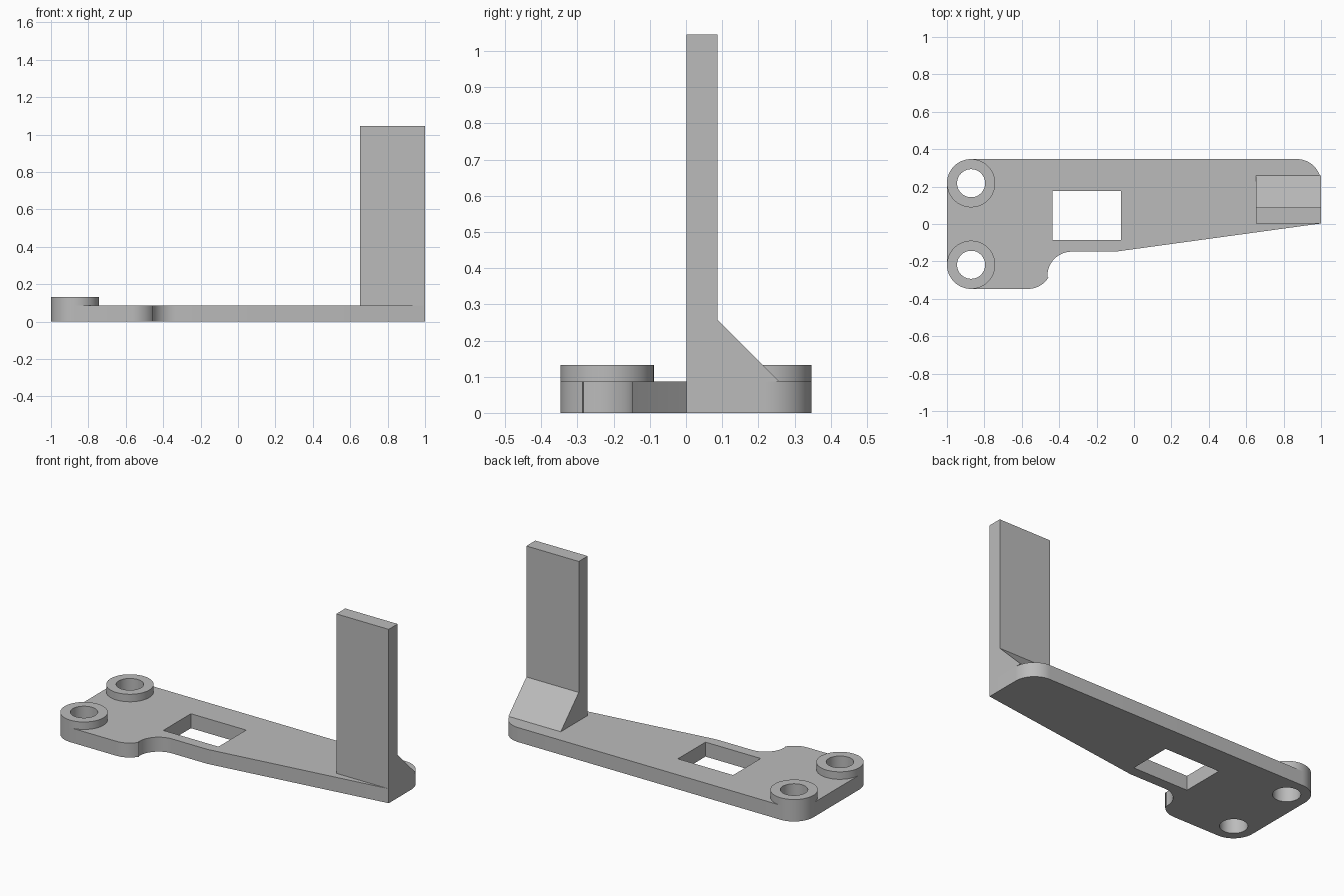
import bpy, bmesh
from math import radians, cos, sin
from mathutils import Vector

cube = bpy.data.objects.get("Cube")
if cube:
    bpy.data.objects.remove(cube, do_unlink=True)

grey = bpy.data.materials.new("plain grey")
grey.use_nodes = True
colour = (0.5, 0.5, 0.5, 1)
grey.diffuse_color = colour
grey.node_tree.nodes["Principled BSDF"].inputs["Base Color"].default_value = colour

R, BORE = 0.129, 0.075          # corner/boss radius, screw hole radius
HX, HY = -0.871, 0.218          # screw hole centres
PLATE, BOSS = 0.087, 0.132      # heights


def arc(cx, cy, r, start, end, steps=16):
    angles = [radians(start + (end - start) * i / steps) for i in range(steps + 1)]
    return [(cx + r * cos(a), cy + r * sin(a)) for a in angles]


def circle(cx, cy, r):
    return arc(cx, cy, r, 0, 360, 64)[:-1]


def finish(bm, name):
    bmesh.ops.recalc_face_normals(bm, faces=bm.faces)
    mesh = bpy.data.meshes.new(name)
    bm.to_mesh(mesh)
    bm.free()
    obj = bpy.data.objects.new(name, mesh)
    bpy.context.collection.objects.link(obj)
    mesh.materials.append(grey)
    bpy.ops.object.select_all(action="DESELECT")
    obj.select_set(True)
    bpy.context.view_layer.objects.active = obj
    bpy.ops.object.shade_smooth_by_angle(angle=radians(25))
    return obj


def slab(name, loops, z0, z1):
    """Extrude an outline, with any holes, from z0 to z1."""
    bm = bmesh.new()
    edges = []
    for loop in loops:
        vs = [bm.verts.new((x, y, z0)) for x, y in loop]
        edges += [bm.edges.new((v, vs[i - 1])) for i, v in enumerate(vs)]
    bmesh.ops.triangle_fill(bm, use_beauty=True, edges=edges, normal=(0, 0, 1))
    new = bmesh.ops.extrude_face_region(bm, geom=bm.faces[:], use_keep_orig=True)["geom"]
    bmesh.ops.translate(bm, vec=Vector((0, 0, z1 - z0)),
                        verts=[v for v in new if isinstance(v, bmesh.types.BMVert)])
    return finish(bm, name)


# Base plate with rounded corners, a necked front edge and a square window
outline = (arc(HX, HY, R, 180, 90)
           + arc(0.871, HY, R, 90, 0)
           + [(1, 0.003), (-0.1, -0.148)]
           + arc(-0.334, -0.277, R, 90, 183)
           + arc(-0.567, -HY, R, -32, -90)
           + arc(HX, -HY, R, 270, 180))
window = [(-0.437, -0.085), (-0.07, -0.085), (-0.07, 0.177), (-0.437, 0.177)]
slab("base_plate", [outline, window, circle(HX, HY, BORE), circle(HX, -HY, BORE)], 0, PLATE)

# Raised rings around the screw holes
for side, y in (("front", -HY), ("back", HY)):
    slab(side + "_boss", [circle(HX, y, R), circle(HX, y, BORE)], PLATE, BOSS)

# Upright post with a sloping gusset behind it
profile = [(0.002, 0), (0.087, 0), (0.087, PLATE), (0.258, PLATE), (0.087, 0.258),
           (0.087, 1.045), (0.002, 1.045)]
bm = bmesh.new()
face = bm.faces.new([bm.verts.new((0.652, y, z)) for y, z in profile])
new = bmesh.ops.extrude_face_region(bm, geom=[face], use_keep_orig=True)["geom"]
bmesh.ops.translate(bm, vec=(0.348, 0, 0),
                    verts=[v for v in new if isinstance(v, bmesh.types.BMVert)])
finish(bm, "upright_post")
